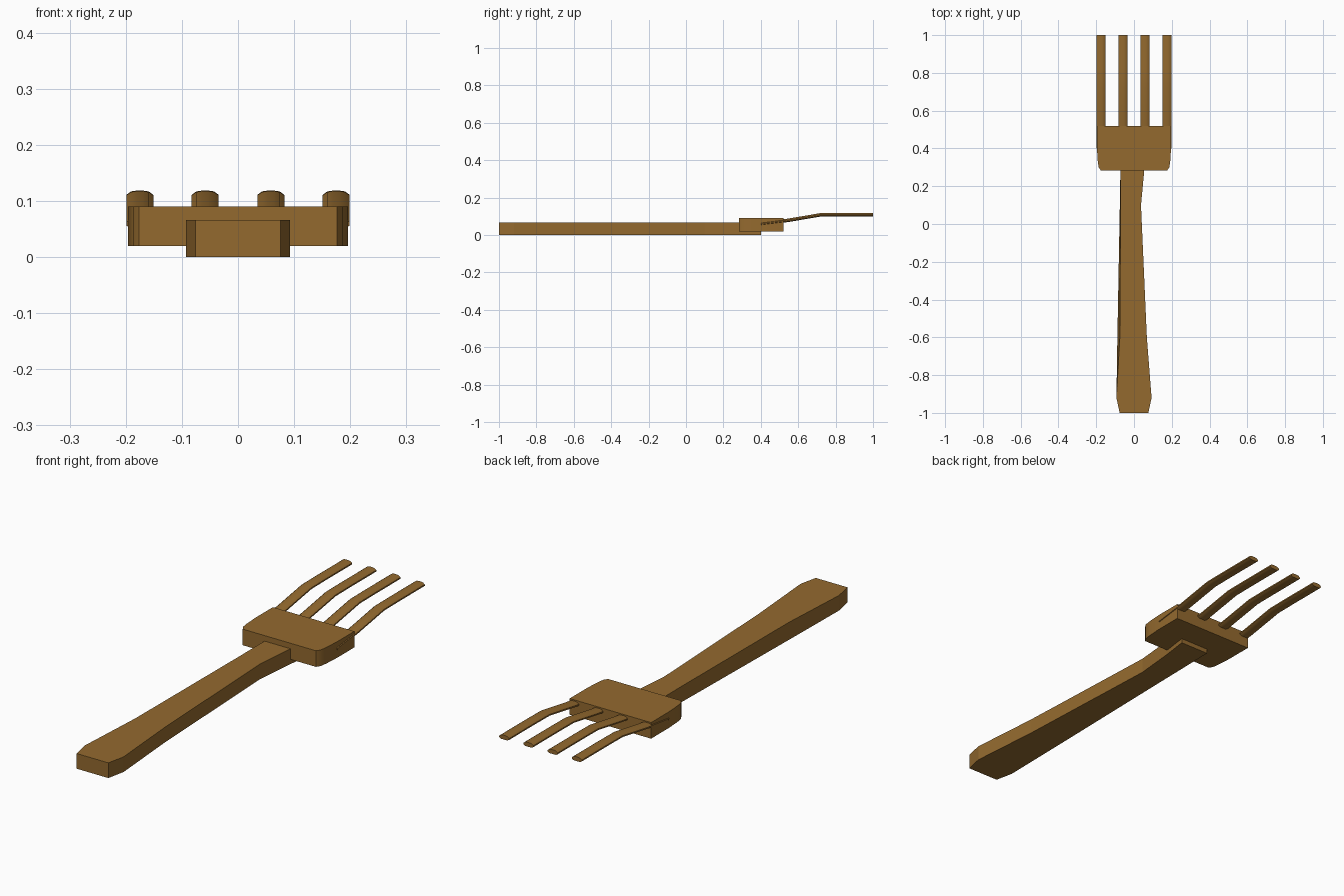
import bpy, bmesh, math

cube = bpy.data.objects.get("Cube")
if cube:
    bpy.data.objects.remove(cube, do_unlink=True)

# One wood colour
wood = bpy.data.materials.new("warm brown wood")
wood.use_nodes = True
COLOR = (0.296, 0.144, 0.028, 1)
wood.diffuse_color = COLOR
bsdf = wood.node_tree.nodes["Principled BSDF"]
bsdf.inputs["Base Color"].default_value = COLOR
bsdf.inputs["Roughness"].default_value = 0.7


def loft(name, rings, smooth=None):
    """Skin a list of equal closed rings and cap both ends."""
    bm = bmesh.new()
    loops = [[bm.verts.new(p) for p in ring] for ring in rings]
    n = len(rings[0])
    for a, b in zip(loops, loops[1:]):
        for i in range(n):
            j = (i + 1) % n
            bm.faces.new((a[i], a[j], b[j], b[i]))
    bm.faces.new(loops[0])
    bm.faces.new(loops[-1])
    bmesh.ops.recalc_face_normals(bm, faces=bm.faces)
    mesh = bpy.data.meshes.new(name)
    bm.to_mesh(mesh)
    bm.free()
    obj = bpy.data.objects.new(name, mesh)
    bpy.context.collection.objects.link(obj)
    mesh.materials.append(wood)
    if smooth:
        bpy.ops.object.select_all(action='DESELECT')
        obj.select_set(True)
        bpy.context.view_layer.objects.active = obj
        bpy.ops.object.shade_smooth_by_angle(angle=math.radians(smooth))
    return obj


# Handle: y, left edge at the bottom, left edge at the top, right edge
stations = [(-1.0, -0.076, -0.076, 0.076), (-0.92, -0.093, -0.093, 0.093),
            (-0.6, -0.088, -0.075, 0.068), (0.1, -0.075, -0.071, 0.037),
            (0.28, -0.072, -0.071, 0.054), (0.4, -0.070, -0.070, 0.070)]
loft("handle", [[(lb, y, 0), (r, y, 0), (r, y, 0.066), (lt, y, 0.066)]
                for y, lb, lt, r in stations])

# Head: half outline mirrored, extruded upwards
half = [(0.176, 0.284), (0.187, 0.30), (0.192, 0.335), (0.196, 0.40), (0.196, 0.52)]
outline = half + [(-x, y) for x, y in reversed(half)]
loft("head", [[(x, y, z) for x, y in outline] for z in (0.02, 0.09)], smooth=35)

# Tines: a lens-like section carried along a bent path
section = [(-0.024, -0.004), (-0.015, -0.009), (0.015, -0.009), (0.024, -0.004),
           (0.024, 0.002), (0.016, 0.008), (0.006, 0.0095), (-0.006, 0.0095),
           (-0.016, 0.008), (-0.024, 0.002)]
path = [(0.40, 0.060), (0.55, 0.079), (0.72, 0.108), (0.82, 0.109), (1.0, 0.109)]
for k, x0 in enumerate((-0.175, -0.0585, 0.0585, 0.175)):
    loft(f"tine_{k + 1}", [[(x0 + dx, y, z + dz) for dx, dz in section]
                           for y, z in path], smooth=40)
